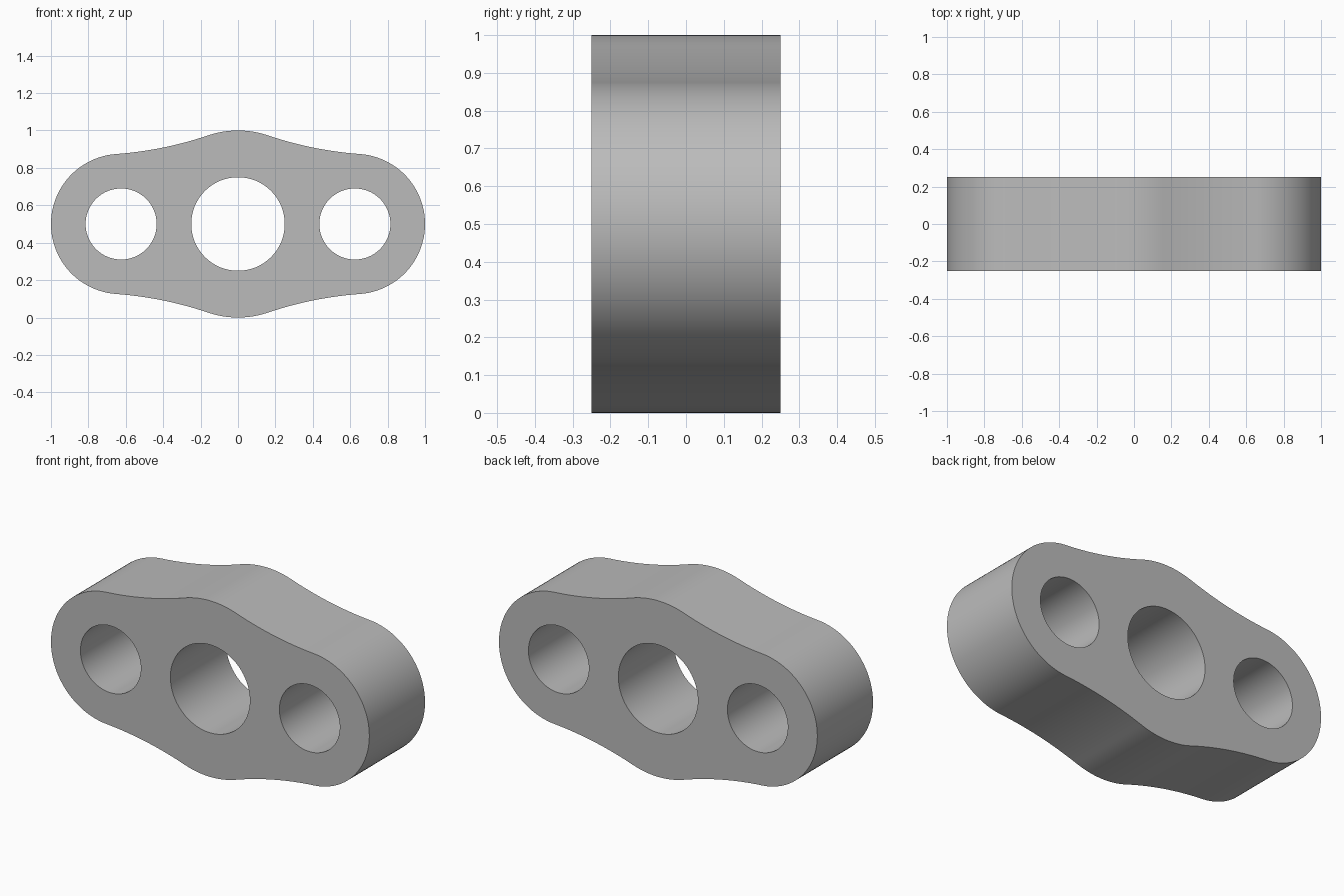
import bpy
import bmesh
from math import atan2, cos, pi, sin, sqrt
from mathutils import Matrix

if "Cube" in bpy.data.objects:
    bpy.data.objects.remove(bpy.data.objects["Cube"], do_unlink=True)

# Main dimensions
HALF_DEPTH = 0.25
MID_R, END_R, WAIST_R = 0.5, 0.375, 2.0
END_X = 0.625
MID_HOLE, END_HOLE = 0.25, 0.19


def arc(cx, cy, r, start, stop, steps):
    """Points along an arc, both ends included."""
    angles = [start + (stop - start) * i / steps for i in range(steps + 1)]
    return [(cx + r * cos(a), cy + r * sin(a)) for a in angles]


def outline():
    """Rounded ends and middle, joined by tangent concave waists."""
    reach_mid, reach_end = WAIST_R + MID_R, WAIST_R + END_R
    wx = (reach_mid ** 2 - reach_end ** 2 + END_X ** 2) / (2 * END_X)
    wy = sqrt(reach_mid ** 2 - wx ** 2)
    end_angle, mid_angle = atan2(wy, wx - END_X), atan2(wy, wx)
    quarter = arc(END_X, 0, END_R, 0, end_angle, 24)
    quarter += arc(wx, wy, WAIST_R, pi + end_angle, pi + mid_angle, 16)[1:]
    quarter += arc(0, 0, MID_R, mid_angle, pi / 2, 10)[1:]
    half = quarter + [(-x, y) for x, y in quarter[-2::-1]]
    return half + [(x, -y) for x, y in half[-2:0:-1]]


def add_loop(curve, points):
    spline = curve.splines.new("POLY")
    spline.points.add(len(points) - 1)
    for point, (x, y) in zip(spline.points, points):
        point.co = (x, y, 0, 1)
    spline.use_cyclic_u = True


# Plate profile with three holes, extruded through its depth
profile = bpy.data.curves.new("plate_profile", "CURVE")
profile.dimensions = "2D"
profile.fill_mode = "BOTH"
profile.extrude = HALF_DEPTH
add_loop(profile, outline())
for x, r in ((-END_X, END_HOLE), (0, MID_HOLE), (END_X, END_HOLE)):
    add_loop(profile, arc(x, 0, r, 0, 2 * pi, 64)[:-1])

plate = bpy.data.objects.new("three_hole_plate", profile)
bpy.context.collection.objects.link(plate)
bpy.ops.object.select_all(action="DESELECT")
plate.select_set(True)
bpy.context.view_layer.objects.active = plate
bpy.ops.object.convert(target="MESH")
plate = bpy.context.object
plate.name = "three_hole_plate"

# Weld the caps to the walls and stand the plate upright on the ground
bm = bmesh.new()
bm.from_mesh(plate.data)
bmesh.ops.remove_doubles(bm, verts=bm.verts, dist=0.0001)
bm.transform(Matrix.Translation((0, 0, MID_R)) @ Matrix.Rotation(pi / 2, 4, "X"))
bmesh.ops.recalc_face_normals(bm, faces=bm.faces)
bm.to_mesh(plate.data)
bm.free()

# Plain grey finish
grey = bpy.data.materials.new("plain_grey")
grey.use_nodes = True
colour = (0.5, 0.5, 0.5, 1)
grey.diffuse_color = colour
grey.node_tree.nodes["Principled BSDF"].inputs["Base Color"].default_value = colour
plate.data.materials.clear()
plate.data.materials.append(grey)

bpy.ops.object.shade_smooth_by_angle(angle=pi / 6)
